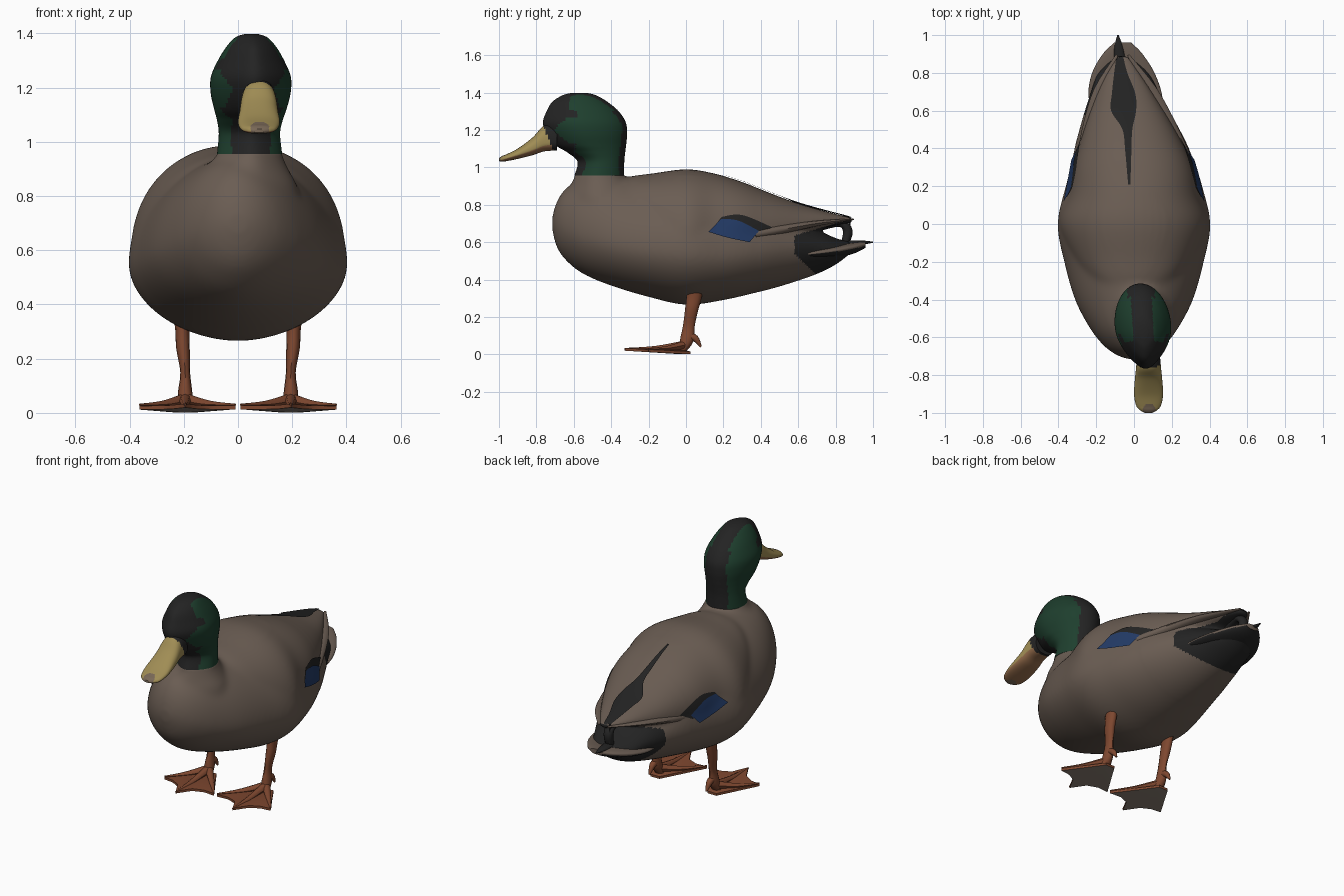
import bpy, bmesh, math
from mathutils import Vector
from mathutils.bvhtree import BVHTree

if "Cube" in bpy.data.objects:
    bpy.data.objects.remove(bpy.data.objects["Cube"])


def material(name, rgb):
    m = bpy.data.materials.new(name)
    m.diffuse_color = (*rgb, 1)
    m.use_nodes = True
    m.node_tree.nodes["Principled BSDF"].inputs["Base Color"].default_value = m.diffuse_color
    return m


BROWN = material("feather brown", (0.146, 0.110, 0.087))
BLACK = material("feather black", (0.017, 0.017, 0.017))
GREEN = material("head green", (0.013, 0.049, 0.027))
BLUE = material("wing blue", (0.017, 0.044, 0.135))
YELLOW = material("bill yellow", (0.350, 0.265, 0.090))
TAN = material("bill tan", (0.190, 0.138, 0.095))
AMBER = material("bill underside amber", (0.300, 0.150, 0.070))
ORANGE = material("leg orange", (0.210, 0.064, 0.029))
SOLE = material("sole grey", (0.270, 0.220, 0.180))


def finish(name, bm, mats, rule=None):
    me = bpy.data.meshes.new(name)
    bm.normal_update()
    if rule:
        for f in bm.faces:
            f.material_index = rule(f.calc_center_median(), f.normal)
    bm.to_mesh(me)
    bm.free()
    for m in mats:
        me.materials.append(m)
    ob = bpy.data.objects.new(name, me)
    bpy.context.collection.objects.link(ob)
    bpy.ops.object.select_all(action='DESELECT')
    ob.select_set(True)
    bpy.context.view_layer.objects.active = ob
    bpy.ops.object.shade_smooth_by_angle(angle=math.radians(45))
    return ob


def add_loft(bm, rings):
    vs = [[bm.verts.new(p) for p in r] for r in rings]
    n = len(vs[0])
    for a, b in zip(vs, vs[1:]):
        for i in range(n):
            j = (i + 1) % n
            bm.faces.new((a[i], a[j], b[j], b[i]))
    bm.faces.new(vs[0])
    bm.faces.new(vs[-1])
    bmesh.ops.recalc_face_normals(bm, faces=bm.faces)


def loft(name, rings, mats, rule=None):
    bm = bmesh.new()
    add_loft(bm, rings)
    return finish(name, bm, mats, rule)


def spline(pts, sub):
    """Smooth in-between stations."""
    out = []
    for i in range(len(pts) - 1):
        a, b, c, d = (pts[max(i - 1, 0)], pts[i], pts[i + 1], pts[min(i + 2, len(pts) - 1)])
        for k in range(sub):
            t = k / sub
            out.append(tuple(q + 0.5 * t * (r - p + t * (2 * p - 5 * q + 4 * r - s + t * (3 * (q - r) + s - p)))
                             for p, q, r, s in zip(a, b, c, d)))
    return out + [pts[-1]]


def power(v, n):
    return math.copysign(abs(v) ** (2 / n), v)


def section(cx, y, bot, top, zc, hw, n=2.0, count=64):
    ring = []
    for i in range(count):
        a = 2 * math.pi * i / count
        c = power(math.cos(a), n)
        ring.append((cx + hw * power(math.sin(a), n), y, zc + c * ((top - zc) if c > 0 else (zc - bot))))
    return ring


def tube(name, path, mats, count=12, sub=4):
    """Path of x, y, z, side radius, other radius."""
    pts = spline(path, sub)
    rings = []
    for i, p in enumerate(pts):
        d = (Vector(pts[min(i + 1, len(pts) - 1)][:3]) - Vector(pts[max(i - 1, 0)][:3])).normalized()
        side = (Vector((1, 0, 0)) - d * d.x).normalized()
        up = d.cross(side)
        rings.append([Vector(p[:3]) + side * p[3] * math.cos(2 * math.pi * k / count)
                      + up * p[4] * math.sin(2 * math.pi * k / count) for k in range(count)])
    return loft(name, rings, mats)


def bend(y):
    t = min(max((y - 0.2) / 0.7, 0), 1)
    return -0.06 * t * t * (3 - 2 * t)


def trunk(stations, n=2.0):
    return [section(bend(s[0]), *s, n=n) for s in spline(stations, 8)]


def head_x(y, z):
    return (.045 - .06 * (y + .5)) * min(max((z - .76) / .19, 0), 1)


def head_ring(z, front, rear, w, count=80):
    ring = []
    for i in range(count):
        a = 2 * math.pi * i / count
        y = (front + rear) / 2 + (rear - front) / 2 * math.cos(a)
        narrow = 1 - .35 * max(0, -math.cos(a)) ** 2
        ring.append((head_x(y, z) + w * math.sin(a) * narrow, y, z))
    return ring


# Body: y, bottom, top, widest height, half width
belly = trunk([
    (-.715, .66, .74, .70, .04), (-.69, .57, .82, .69, .10), (-.64, .50, .89, .67, .165),
    (-.55, .43, .94, .64, .235), (-.40, .367, .95, .60, .313), (-.20, .307, .95, .565, .37),
    (0, .265, .965, .55, .405), (.2, .29, .92, .54, .362), (.4, .336, .85, .56, .303),
    (.55, .378, .76, .57, .245), (.7, .43, .67, .57, .18), (.8, .48, .622, .56, .135),
    (.88, .54, .60, .57, .07)], 1.87)
# Back with folded wings
wings = trunk([
    (-.38, .80, .92, .86, .08), (-.30, .66, .95, .78, .22), (-.18, .54, .967, .66, .325),
    (0, .46, .989, .57, .398), (.15, .50, .967, .60, .350), (.3, .55, .922, .63, .318),
    (.45, .59, .862, .655, .262), (.6, .63, .807, .675, .195), (.75, .68, .764, .71, .115),
    (.89, .705, .728, .717, .03)], 2.2)
# Neck base flaring into the breast
collar = [head_ring(*s) for s in spline([
    (.70, -.64, -.20, .22), (.77, -.66, -.21, .228), (.84, -.65, -.245, .20), (.90, -.622, -.285, .155),
    (.95, -.597, -.328, .121), (.965, -.593, -.333, .117)], 5)]

# Fuse the three volumes, then soften the breast and shoulders
bm = bmesh.new()
for rings in (belly, wings, collar):
    add_loft(bm, rings)
raw = finish("body_volume", bm, [BROWN])
mod = raw.modifiers.new("fuse", 'REMESH')
mod.mode = 'VOXEL'
mod.voxel_size = .011
fused = bpy.data.meshes.new_from_object(raw.evaluated_get(bpy.context.evaluated_depsgraph_get()))
if len(fused.polygons) < 1000:
    fused = raw.data.copy()
bm = bmesh.new()
bm.from_mesh(fused)
bpy.data.objects.remove(raw)
for limit, steps in ((2, 2), (.4, 14)):
    soft = [v for v in bm.verts if v.co.y < limit and v.co.z < .95]
    for _ in range(steps):
        bmesh.ops.smooth_vert(bm, verts=soft, factor=.5, use_axis_x=True, use_axis_y=True, use_axis_z=True)
body = finish("body", bm, [BROWN, BLACK],
              lambda c, n: int(c.y > .58 + max(0, .54 - c.z) and c.z < .635 + (c.y - .58) * .3))

# Tail fan, dark underneath
loft("tail_fan", trunk([
    (.55, .50, .56, .53, .18), (.68, .503, .570, .54, .195), (.8, .515, .585, .555, .165),
    (.9, .54, .598, .573, .105), (.96, .570, .602, .587, .045)]), [BROWN, BLACK],
    lambda c, n: int(n.z < -.45))

# Tail curl feathers and long wing feathers
tube("tail_curl", [(-.07, .70, .67, .03, .015), (-.07, .82, .70, .03, .018), (-.075, .865, .66, .028, .026),
                   (-.075, .845, .58, .025, .02)], [BLACK])
tube("tail_point", [(-.07, .80, .595, .03, .012), (-.08, .92, .597, .026, .013),
                    (-.085, 1.0, .60, .004, .003)], [BLACK])
for s in (-1, 1):
    tube("wing_feather", [(s * .27, .36, .64, .03, .025), (s * .215 - .02, .5, .665, .04, .025),
                          (s * .13 - .045, .7, .70, .04, .015), (s * .03 - .06, .895, .722, .006, .004)], [BROWN])

# Surface plates that follow the plumage
tree = BVHTree.FromPolygons([v.co.copy() for v in body.data.vertices],
                            [list(p.vertices) for p in body.data.polygons])


def plate(name, edge_a, edge_b, ray, lift, mat, across=8):
    """Project the strip between two edges; ray gives origin and direction."""
    bm = bmesh.new()
    rows = []
    for a, b in zip(spline(edge_a, 8), spline(edge_b, 8)):
        row = []
        for k in range(across + 1):
            t = k / across
            o, d = ray(a[0] + (b[0] - a[0]) * t, a[1] + (b[1] - a[1]) * t)
            hit = tree.ray_cast(o, d)[0]
            row.append(bm.verts.new(hit - d * lift) if hit else None)
        rows.append(row)
    for r, q in zip(rows, rows[1:]):
        for k in range(across):
            quad = (r[k], r[k + 1], q[k + 1], q[k])
            if all(quad):
                f = bm.faces.new(quad)
                f.normal_update()
                if f.normal.dot(d) > 0:
                    f.normal_flip()
    finish(name, bm, [mat])


for s in (-1, 1):
    side_ray = lambda y, z, s=s: (Vector((s, y, z)), Vector((-s, 0, 0)))
    plate("wing_patch_border", [(.14, .67), (.25, .65), (.38, .635)], [(.19, .735), (.30, .745), (.46, .68)],
          side_ray, .005, BLACK)
    plate("wing_patch", [(.12, .655), (.22, .625), (.34, .60)], [(.19, .725), (.28, .715), (.39, .66)],
          side_ray, .009, BLUE)
stripe = [(-.025, .21, .006), (-.03, .38, .016), (-.035, .50, .026), (-.055, .60, .066),
          (-.055, .69, .062), (-.07, .80, .035), (-.075, .885, .018)]
plate("back_stripe", [(x - w, y) for x, y, w in stripe], [(x + w, y) for x, y, w in stripe],
      lambda x, y: (Vector((x, y, 2)), Vector((0, 0, -1))), .007, BLACK)


# Head and neck: height, front, rear, half width
def head_colour(c, n):
    dx = abs(c.x - head_x(c.y, c.z))
    face = c.y < -.62 - .08 * math.exp(-((c.z - 1.2) / .05) ** 2)
    brow = (c.y + .61) ** 2 + ((c.z - 1.285) * 1.6) ** 2 < .0012
    chin = c.z < 1.13 and c.y < -.59
    return 0 if face or brow or chin or dx < (.055 if c.z > 1.3 else .072) else 1


loft("head_and_neck", [head_ring(*s) for s in spline([
    (.955, -.597, -.331, .120), (1.03, -.58, -.330, .113), (1.08, -.635, -.325, .121), (1.12, -.70, -.32, .133),
    (1.18, -.745, -.315, .147), (1.24, -.765, -.322, .147), (1.30, -.745, -.36, .122), (1.35, -.715, -.42, .092),
    (1.385, -.66, -.48, .06), (1.398, -.61, -.53, .025)], 7)], [BLACK, GREEN], head_colour)


# Bill with tan nail, amber underside and black feathered base
def bill_colour(c, n):
    if c.y > -.765 + max(0, 1.23 - c.z) * .4:
        return 3
    if (c.y + .985) ** 2 + (c.x - .08) ** 2 < .034 ** 2:
        return 1
    return 2 if n.z < -.35 else 0


loft("bill", [section(.077, *s, n=2.3) for s in spline([
    (-.69, 1.09, 1.235, 1.14, .060), (-.76, 1.085, 1.222, 1.13, .066), (-.82, 1.065, 1.16, 1.10, .072),
    (-.90, 1.045, 1.10, 1.07, .077), (-.96, 1.033, 1.07, 1.05, .066), (-.985, 1.03, 1.06, 1.043, .046),
    (-1.0, 1.034, 1.048, 1.04, .020)], 7)], [YELLOW, TAN, AMBER, BLACK], bill_colour)

# Legs and webbed feet
for s in (-1, 1):
    x = s * .195
    tube("leg", [(x + s * .010, .05, .37, .034, .045), (x + s * .010, .042, .30, .026, .04),
                 (x + s * .008, .03, .24, .025, .035), (x, .015, .15, .018, .031),
                 (x, .005, .08, .026, .036), (x, -.02, .022, .03, .02)], [ORANGE])
    tube("hind_toe", [(x, .01, .10, .02, .02), (x, .05, .085, .018, .018), (x, .08, .04, .005, .005)], [ORANGE])
    tips = [(s * .168, -.20), (0, -.33), (-s * .185, -.22)]
    for tx, ty in tips:
        tube("toe", [(x, -.005, .05, .024, .024), (x + tx * .5, ty * .5, .032, .015, .013),
                     (x + tx, ty, .03, .004, .004)], [ORANGE], count=8)
    outline = [(s * .03, .025), tips[0], (s * .105, -.208), (s * .05, -.24), tips[1],
               (-s * .05, -.24), (-s * .112, -.215), tips[2], (-s * .03, .025)]
    bm = bmesh.new()
    low = [bm.verts.new((x + px, py, max(.001, -.06 * py))) for px, py in outline]
    high = [bm.verts.new((x + px, py, max(.001, -.06 * py) + .014)) for px, py in outline]
    heel_low = bm.verts.new((x, -.03, .001))
    heel_high = bm.verts.new((x, -.03, .03))
    for i in range(len(low)):
        j = (i + 1) % len(low)
        bm.faces.new((low[i], low[j], high[j], high[i]))
        bm.faces.new((low[i], low[j], heel_low))
        bm.faces.new((high[i], high[j], heel_high))
    bmesh.ops.recalc_face_normals(bm, faces=bm.faces)
    finish("webbed_foot", bm, [ORANGE, SOLE], lambda c, n: int(n.z < -.5))
